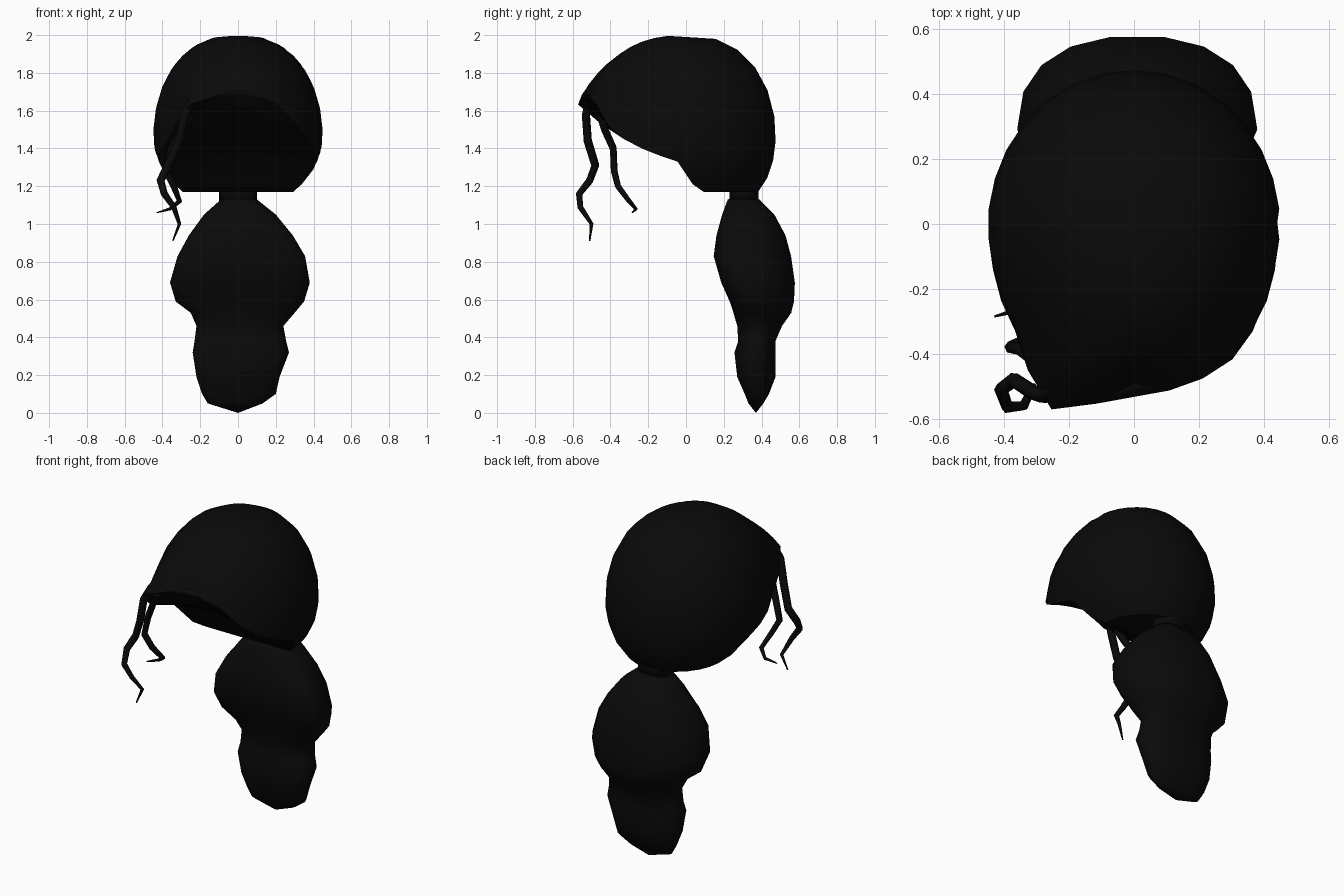
import bpy, bmesh, math

if "Cube" in bpy.data.objects:
    bpy.data.objects.remove(bpy.data.objects["Cube"])

COLOUR = (0.003, 0.003, 0.003, 1)
hair = bpy.data.materials.new("black_hair")
hair.use_nodes = True
hair.diffuse_color = COLOUR
bsdf = hair.node_tree.nodes["Principled BSDF"]
bsdf.inputs["Base Color"].default_value = COLOUR
bsdf.inputs["Roughness"].default_value = 0.8


def interp(table, v):
    """Linear lookup in (key, value) pairs."""
    for (k0, v0), (k1, v1) in zip(table, table[1:]):
        if v <= k1:
            return v0 + (v1 - v0) * (v - k0) / (k1 - k0)
    return table[-1][1]


def loft(name, rows, start=None, end=None, closed=True):
    """Skin rows of points (rings when closed), with optional end points."""
    bm = bmesh.new()
    rows = [[bm.verts.new(p) for p in row] for row in rows]
    n = len(rows[0])
    pairs = [(i, (i + 1) % n) for i in range(n if closed else n - 1)]
    for a, b in zip(rows, rows[1:]):
        for i, j in pairs:
            bm.faces.new((a[i], a[j], b[j], b[i]))
    for tip, row in ((start, rows[0]), (end, rows[-1])):
        if tip is not None:
            v = bm.verts.new(tip)
            for i, j in pairs:
                bm.faces.new((v, row[i], row[j]))
    bmesh.ops.recalc_face_normals(bm, faces=bm.faces)
    mesh = bpy.data.meshes.new(name)
    bm.to_mesh(mesh)
    bm.free()
    for p in mesh.polygons:
        p.use_smooth = True
    mesh.materials.append(hair)
    ob = bpy.data.objects.new(name, mesh)
    bpy.context.collection.objects.link(ob)


# Hair cap: dome whose rim height follows the hairline
RIM = [(0, 1.71), (22, 1.65), (36, 1.53), (48, 1.45), (68, 1.365),
       (82, 1.35), (96, 1.21), (108, 1.17), (180, 1.17)]
MID, UP, DOWN, WIDE = 1.47, 0.53, 0.38, 0.45
STEP = 12


def cap_point(deg, t):
    a = math.radians(deg)
    rim = interp(RIM, abs(deg))
    phi = math.acos((rim - MID) / (UP if rim > MID else DOWN)) * t
    c, s = math.cos(phi), math.sin(phi)
    z = MID + c * (UP if c > 0 else DOWN)
    back = max(0, -math.cos(a))
    power = 0.85 if c > 0 else 0.95 - 0.5 * back
    depth = 0.57 if abs(deg) < 90 else 0.475
    r = s ** power / math.hypot(math.sin(a) / WIDE, math.cos(a) / depth)
    # Centre parting and the swept lock on one side of the fringe
    if abs(deg) < 5:
        r *= 1 - 0.05 * t
    if t > 0.5:
        r *= 1 + 0.2 * max(0, 1 - abs(deg + 24) / 20) * (t - 0.5) / 0.5
    return (r * math.sin(a), -r * math.cos(a), z)


angles = range(-180, 180, STEP)
loft("hair_cap", [[cap_point(d, k / 9) for d in angles] for k in range(1, 10)],
     start=(0, 0, 1.99))


# Underside: spans the rim from side to side, hollowed a little over the face
def chord(deg, n=8):
    right, left = cap_point(-deg, 1), cap_point(deg, 1)
    hollow = 0.07 * math.sin(math.radians(deg * 1.8)) if deg < 100 else 0
    row = []
    for i in range(n + 1):
        f = i / n
        x, y, z = (p + (q - p) * f for p, q in zip(right, left))
        row.append((x, y, z + hollow * 4 * f * (1 - f)))
    return row


loft("cap_underside", [chord(d) for d in range(STEP, 180, STEP)],
     start=cap_point(0, 1), end=cap_point(180, 1), closed=False)


def section(z, x0, x1, y0, y1, widest=0.5, n=18, power=0.85):
    """Rounded ring filling the bounds; widest sets where along y it is broadest."""
    ring = []
    yc = y0 + (y1 - y0) * widest
    for i in range(n):
        a = math.tau * i / n
        c, s = math.cos(a), math.sin(a)
        ry = y1 - yc if s > 0 else yc - y0
        ring.append(((x0 + x1) / 2 + (x1 - x0) / 2 * math.copysign(abs(c) ** power, c),
                     yc + ry * math.copysign(abs(s) ** power, s), z))
    return ring


# Hair tie between cap and ponytail
loft("hair_tie", [section(z, -0.1, 0.1, 0.23, 0.385) for z in (1.22, 1.18, 1.11)],
     start=(0, 0.31, 1.22), end=(0, 0.31, 1.11))

# Ponytail: height, left-right and front-back bounds, broadest place
TAIL = [
    (1.13, -0.09, 0.10, 0.22, 0.39, 0.5),
    (1.05, -0.18, 0.20, 0.19, 0.47, 0.4),
    (0.94, -0.26, 0.29, 0.16, 0.53, 0.3),
    (0.83, -0.32, 0.355, 0.145, 0.56, 0.27),
    (0.69, -0.36, 0.38, 0.185, 0.58, 0.27),
    (0.59, -0.33, 0.35, 0.23, 0.575, 0.27),
    (0.53, -0.25, 0.30, 0.25, 0.56, 0.3),
    (0.46, -0.22, 0.24, 0.27, 0.51, 0.45),
    (0.38, -0.23, 0.255, 0.275, 0.475, 0.5),
    (0.32, -0.24, 0.27, 0.255, 0.475, 0.5),
    (0.19, -0.22, 0.22, 0.27, 0.475, 0.5),
    (0.10, -0.19, 0.20, 0.31, 0.44, 0.5),
    (0.05, -0.16, 0.13, 0.33, 0.41, 0.5),
]
loft("ponytail", [section(*row) for row in TAIL],
     start=(0, 0.31, 1.15), end=(0, 0.37, 0))


# Loose strands falling beside the face
def strand(name, points, radius):
    curve = bpy.data.curves.new(name, "CURVE")
    curve.dimensions = "3D"
    curve.bevel_depth = radius
    curve.bevel_resolution = 1
    curve.use_fill_caps = True
    spline = curve.splines.new("POLY")
    spline.points.add(len(points) - 1)
    for i, (pt, co) in enumerate(zip(spline.points, points)):
        pt.co = (*co, 1)
        pt.radius = 1 - 0.85 * (i / (len(points) - 1)) ** 3
    curve.materials.append(hair)
    ob = bpy.data.objects.new(name, curve)
    bpy.context.collection.objects.link(ob)


strand("front_strand", [(-0.24, -0.51, 1.66), (-0.28, -0.53, 1.58), (-0.31, -0.52, 1.44),
                        (-0.37, -0.48, 1.31), (-0.41, -0.51, 1.23), (-0.39, -0.565, 1.16),
                        (-0.34, -0.56, 1.09), (-0.31, -0.5, 1.0), (-0.345, -0.51, 0.91)], 0.024)
strand("side_strand", [(-0.23, -0.47, 1.62), (-0.29, -0.43, 1.5), (-0.35, -0.385, 1.4),
                       (-0.38, -0.38, 1.28), (-0.34, -0.36, 1.2), (-0.31, -0.3, 1.12),
                       (-0.36, -0.265, 1.08), (-0.43, -0.285, 1.06)], 0.021)
